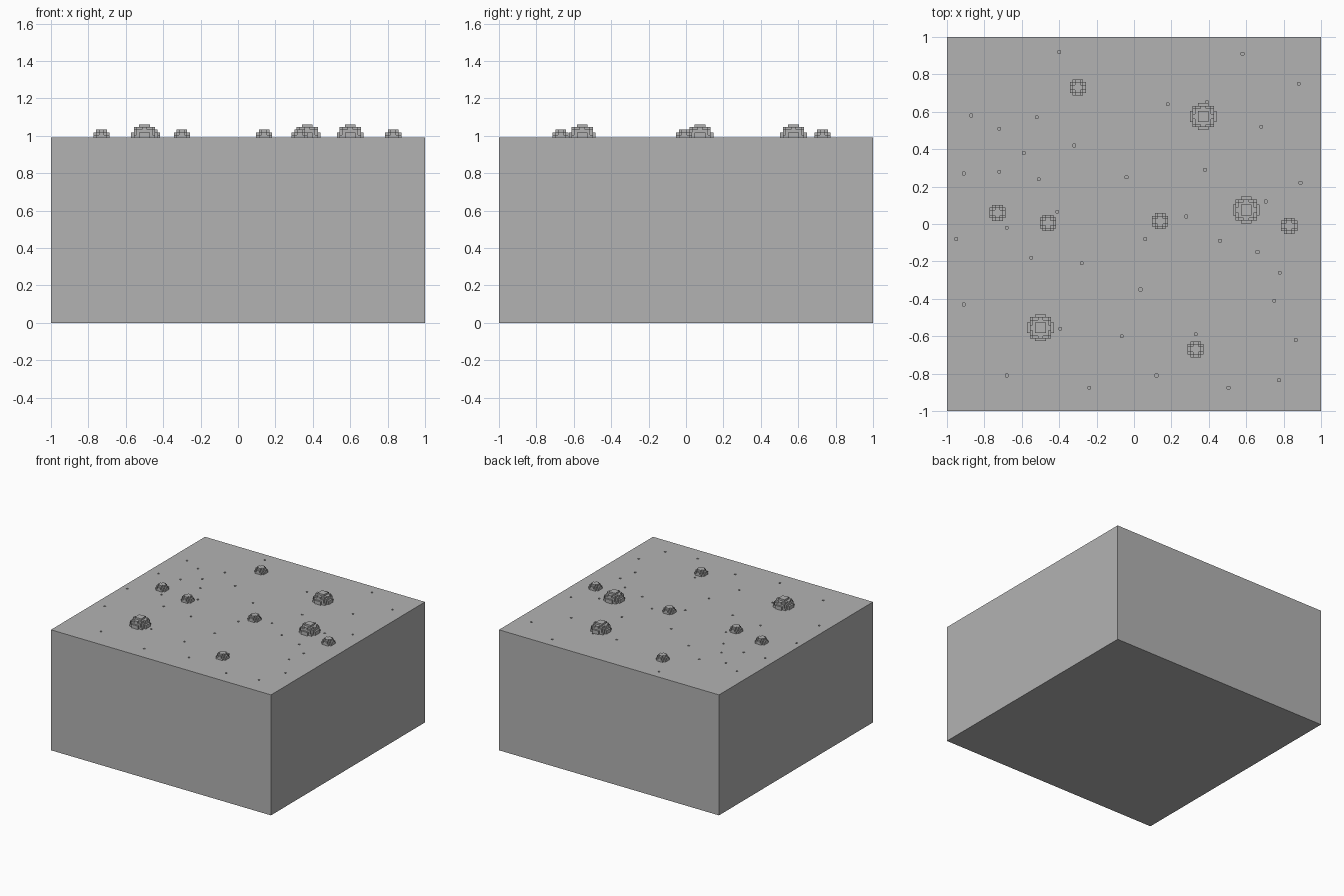
import bpy, bmesh
from mathutils import Vector, Matrix

if "Cube" in bpy.data.objects:
    bpy.data.objects.remove(bpy.data.objects["Cube"])

V = 2 / 140      # size of one voxel
TOP = 0.99       # height of the ground block

grey = bpy.data.materials.new("stone grey")
grey.diffuse_color = (0.45, 0.45, 0.45, 1)
grey.use_nodes = True
grey.node_tree.nodes["Principled BSDF"].inputs["Base Color"].default_value = grey.diffuse_color


def make_object(name, bm):
    bmesh.ops.remove_doubles(bm, verts=bm.verts, dist=1e-5)
    mesh = bpy.data.meshes.new(name)
    bm.to_mesh(mesh)
    bm.free()
    mesh.materials.append(grey)
    ob = bpy.data.objects.new(name, mesh)
    bpy.context.collection.objects.link(ob)
    return ob


def add_box(bm, centre, size):
    bmesh.ops.create_cube(bm, size=1, matrix=Matrix.Translation(centre) @ Matrix.Diagonal((*size, 1)))


def voxel_dome(name, x, y, r):
    """Half sphere of cubes, radius r voxels, keeping only the exposed faces."""
    cells = {(i, j, k) for i in range(-r, r) for j in range(-r, r) for k in range(r)
             if (i + .5) ** 2 + (j + .5) ** 2 + (k + .5) ** 2 <= r * r}
    bm = bmesh.new()
    for c in cells:
        mid = Vector(c) + Vector((.5, .5, .5))
        for axis in range(3):
            for s in (1, -1):
                n = Vector((0, 0, 0))
                n[axis] = s
                other = tuple(int(a + b) for a, b in zip(c, n))
                if other in cells or other[2] < 0:
                    continue
                u = Vector((0, 0, 0))
                u[(axis + 1) % 3] = .5
                w = n.cross(u)
                pts = [mid + n * .5 + p for p in (u + w, -u + w, -u - w, u - w)]
                bm.faces.new([bm.verts.new(p * V + Vector((x, y, TOP))) for p in pts])
    make_object(name, bm)


# Ground block
bm = bmesh.new()
add_box(bm, (0, 0, TOP / 2), (2, 2, TOP))
ground = make_object("ground_block", bm)

# Small pits, one voxel each, cut into the top
pits = [(-.40, .92), (.58, .91), (.88, .75), (.18, .64), (.39, .65), (-.87, .58), (-.72, .51), (-.52, .57),
        (.68, .52), (-.32, .42), (-.59, .38), (-.91, .27), (-.72, .28), (-.51, .24), (-.04, .25), (.38, .29),
        (.89, .22), (-.41, .065), (.705, .12), (.28, .04), (-.68, -.02), (-.95, -.08), (.06, -.08), (.46, -.09),
        (-.55, -.18), (-.28, -.21), (.66, -.15), (.78, -.26), (.035, -.35), (-.91, -.43), (.75, -.41),
        (-.395, -.56), (-.065, -.60), (.33, -.59), (.865, -.62), (-.68, -.81), (.12, -.81), (-.24, -.875),
        (.505, -.875), (.775, -.835)]
bm = bmesh.new()
for x, y in pits:
    add_box(bm, (x, y, TOP), (V, V, 2 * V))
cutter = make_object("pit_cutter", bm)
cutter.hide_render = True
mod = ground.modifiers.new("pits", 'BOOLEAN')
mod.operation, mod.solver, mod.object = 'DIFFERENCE', 'EXACT', cutter
bpy.context.view_layer.objects.active = ground
bpy.ops.object.modifier_apply(modifier=mod.name)
bpy.data.objects.remove(cutter)

# Large and small voxel boulders
for x, y in [(-.50, -.555), (.37, .575), (.60, .075)]:
    voxel_dome("large_boulder", x, y, 5)
for x, y in [(-.30, .73), (-.73, .06), (-.46, .005), (.14, .015), (.83, -.01), (.33, -.67)]:
    voxel_dome("small_boulder", x, y, 3)
